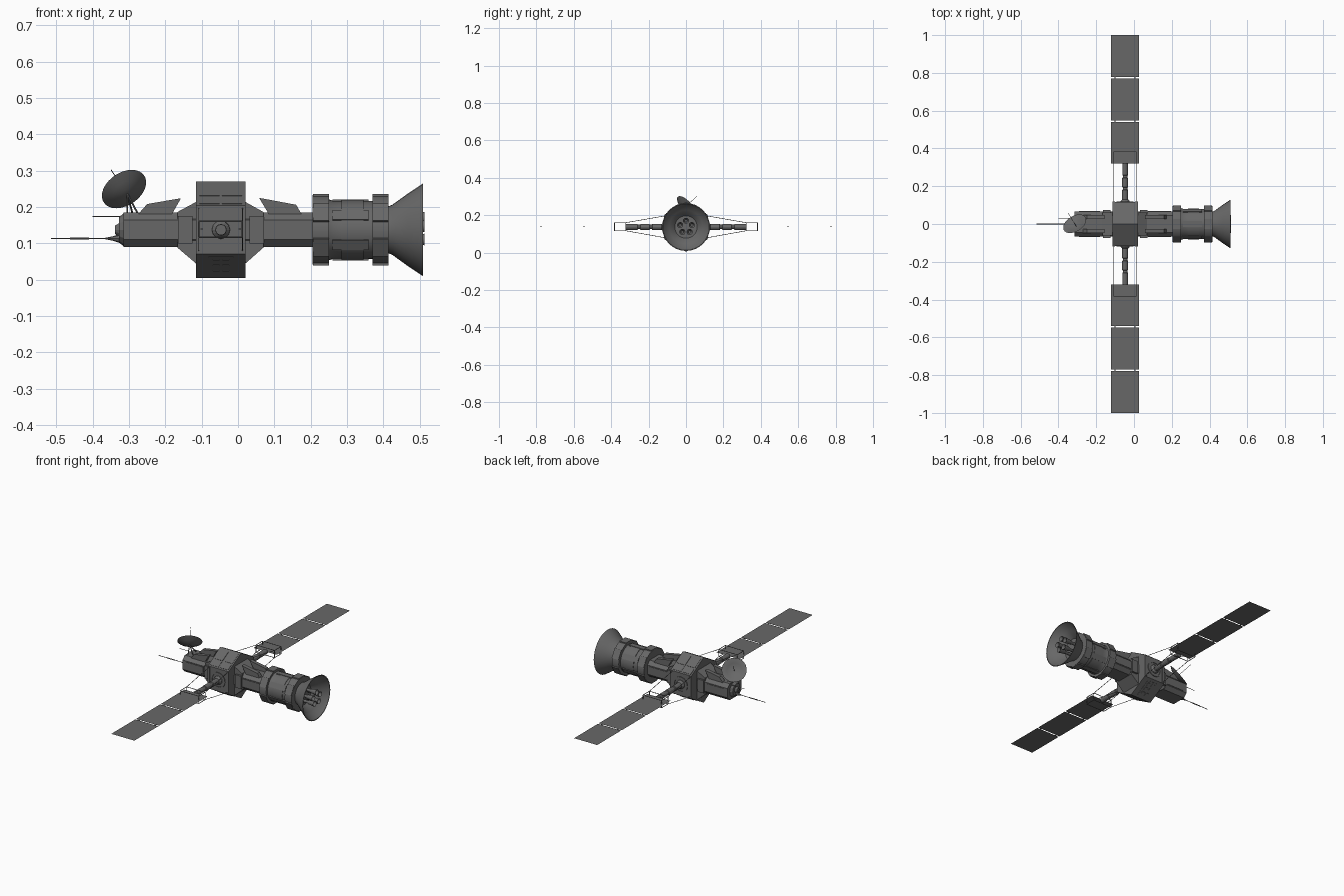
import bpy, bmesh, math
from mathutils import Vector, Matrix

if "Cube" in bpy.data.objects:
    bpy.data.objects.remove(bpy.data.objects["Cube"])

CZ = 0.137   # height of the main axis
HX = -0.047  # centre of the hub
X = Vector((1, 0, 0))

# one dark grey finish for the whole craft
dark = bpy.data.materials.new("dark_grey")
dark.diffuse_color = (0.137, 0.137, 0.137, 1)
dark.use_nodes = True
dark.node_tree.nodes["Principled BSDF"].inputs["Base Color"].default_value = dark.diffuse_color


def finish(name, bm, smooth=False):
    bmesh.ops.remove_doubles(bm, verts=bm.verts, dist=1e-5)
    bmesh.ops.recalc_face_normals(bm, faces=bm.faces)
    me = bpy.data.meshes.new(name)
    bm.to_mesh(me)
    bm.free()
    me.materials.append(dark)
    ob = bpy.data.objects.new(name, me)
    bpy.context.collection.objects.link(ob)
    if smooth:
        bpy.ops.object.select_all(action='DESELECT')
        ob.select_set(True)
        bpy.context.view_layer.objects.active = ob
        bpy.ops.object.shade_smooth_by_angle(angle=math.radians(35))
    return ob


def lathe(name, profile, n=32, origin=(0, 0, CZ), axis=X, phase=0.0):
    """Revolve (distance along axis, radius) points; angle 0 points up."""
    axis = Vector(axis).normalized()
    up = Vector((0, 0, 1)) if abs(axis.z) < 0.99 else Vector((1, 0, 0))
    up = (up - axis * up.dot(axis)).normalized()
    side = axis.cross(up)
    bm = bmesh.new()
    rings = []
    for d, r in profile:
        rings.append([bm.verts.new(Vector(origin) + axis * d + r * (
            up * math.cos(phase + 2 * math.pi * i / n) + side * math.sin(phase + 2 * math.pi * i / n)))
            for i in range(n)])
    for a, b in zip(rings, rings[1:]):
        for i in range(n):
            j = (i + 1) % n
            bm.faces.new((a[i], a[j], b[j], b[i]))
    return finish(name, bm, n > 12)


def rod(name, a, b, r=0.0015, n=6):
    a, b = Vector(a), Vector(b)
    l = (b - a).length
    return lathe(name, [(0, 0), (0, r), (l, r), (l, 0)], n, a, b - a)


def box(name, c, s, roll=0.0):
    """Box; roll turns it about the main axis of the craft."""
    bm = bmesh.new()
    bmesh.ops.create_cube(bm, size=1)
    bmesh.ops.scale(bm, vec=s, verts=bm.verts)
    bmesh.ops.translate(bm, vec=c, verts=bm.verts)
    bmesh.ops.rotate(bm, cent=(0, 0, CZ), matrix=Matrix.Rotation(roll, 3, 'X'), verts=bm.verts)
    return finish(name, bm)


def sheet(name, x0, x1, y0, y1, z):
    bm = bmesh.new()
    bm.faces.new([bm.verts.new(p) for p in ((x0, y0, z), (x1, y0, z), (x1, y1, z), (x0, y1, z))])
    bmesh.ops.recalc_face_normals(bm, faces=bm.faces)
    if y0 > y1:
        bmesh.ops.reverse_faces(bm, faces=bm.faces)
    return finish(name, bm)


def prism(name, pts, axis, lo, hi):
    """Extrude a 2D outline: axis 0 takes (y, z) points, axis 1 takes (x, z)."""
    bm = bmesh.new()
    vs = [bm.verts.new((lo, p, q) if axis == 0 else (p, lo, q)) for p, q in pts]
    f = bm.faces.new(vs)
    ext = bmesh.ops.extrude_face_region(bm, geom=[f])['geom']
    off = (hi - lo, 0, 0) if axis == 0 else (0, hi - lo, 0)
    bmesh.ops.translate(bm, vec=off, verts=[v for v in ext if isinstance(v, bmesh.types.BMVert)])
    return finish(name, bm)


# hexagonal hub
lathe("hub", [(-0.115, 0), (-0.115, 0.133), (0.02, 0.133), (0.02, 0)], 6)
# sloped shoulders fore and aft of the hub
for name, x0, x1 in (("forward_shoulder", -0.167, -0.113), ("aft_shoulder", 0.07, 0.018)):
    prism(name, [(x0, 0.088), (x1, 0.042), (x1, 0.215), (x0, 0.186)], 1, -0.062, 0.062)
# raised panels on the hub faces
for k in range(6):
    a = k * math.pi / 3
    if k in (0, 3):
        for s in (-1, 1):
            lathe("hub_port_ring", [(0.112, 0.045), (0.119, 0.045), (0.119, 0.038), (0.112, 0.038)],
                  24, (HX, 0, CZ), (0, s, 0))
            for x in (-0.108, 0.013):
                box("hub_edge_strip", (x, s * 0.116, CZ), (0.014, 0.004, 0.125))
    elif k in (4, 5):
        for x in (-0.079, -0.016):
            box("hub_panel", (x, -0.1145, CZ + (0.022 if k == 5 else -0.022)), (0.055, 0.005, 0.07), a)
            box("hub_panel_small", (x, -0.1145, CZ + (-0.04 if k == 5 else 0.04)), (0.055, 0.005, 0.036), a)
    else:
        box("hub_vent_panel", (HX, -0.1145, CZ), (0.068, 0.004, 0.1), a)
        for x in (-0.06, -0.034):
            for z in (-0.03, 0, 0.03):
                box("hub_vent", (x, -0.117, CZ + z), (0.018, 0.003, 0.018), a)

# forward and aft body
oct_section = [(-0.065, -0.027), (-0.044, -0.048), (0.044, -0.048), (0.065, -0.027),
               (0.065, 0.027), (0.044, 0.048), (-0.044, 0.048), (-0.065, 0.027)]
oct_section = [(y, z + CZ) for y, z in oct_section]
prism("forward_body", oct_section, 0, -0.315, -0.1)
prism("aft_body", oct_section, 0, 0.0, 0.21)
lathe("nose_cap", [(-0.315, 0.045), (-0.328, 0.035), (-0.328, 0.018), (-0.338, 0.012), (-0.338, 0)], 12)
for s in (-1, 1):
    box("forward_side_panel", (-0.235, s * 0.065, CZ), (0.11, 0.006, 0.045))
    box("aft_side_panel", (0.135, s * 0.065, CZ), (0.12, 0.006, 0.045))
    box("forward_side_block", (-0.145, s * 0.063, CZ), (0.04, 0.02, 0.075))
    box("aft_side_block", (0.052, s * 0.063, CZ), (0.04, 0.02, 0.075))
    # swept wedges on the top corners
    y = sorted((s * 0.026, s * 0.048))
    prism("forward_wedge", [(-0.275, 0.18), (-0.25, 0.208), (-0.157, 0.224), (-0.182, 0.18)], 1, *y)
    prism("aft_wedge", [(0.175, 0.18), (0.16, 0.206), (0.058, 0.225), (0.085, 0.18)], 1, *y)

# propulsion stage
lathe("engine_stage", [(0.205, 0), (0.205, 0.096), (0.25, 0.096), (0.25, 0.084), (0.262, 0.08),
                       (0.285, 0.08), (0.285, 0.083), (0.345, 0.083), (0.345, 0.08), (0.37, 0.08),
                       (0.37, 0.096), (0.415, 0.096), (0.415, 0)], 32)
for k in range(6):
    a = k * math.pi / 3
    box("stage_strap", (0.31, 0, CZ + 0.078), (0.1, 0.03, 0.012), a)
    for x in (0.228, 0.392):
        box("collar_block", (x, 0, CZ + 0.09), (0.044, 0.055, 0.016), a)

# flared nozzle shell and the engine bells inside
lathe("main_nozzle", [(0.41, 0), (0.41, 0.063), (0.425, 0.069), (0.468, 0.1), (0.51, 0.128), (0.51, 0.124),
                      (0.474, 0.1), (0.468, 0.09), (0.432, 0.06), (0.432, 0)], 32)
for k in range(5):
    a = 2 * math.pi * k / 5
    o = (0, 0.033 * math.sin(a), CZ + 0.033 * math.cos(a))
    lathe("engine_bell", [(0.43, 0.008), (0.468, 0.008), (0.475, 0.011), (0.513, 0.016),
                          (0.511, 0.014), (0.475, 0.007), (0.475, 0)], 16, o)

# nose antennas
rod("long_antenna", (-0.515, 0, 0.113), (-0.32, 0, 0.113), 0.0018)
rod("antenna_sleeve", (-0.463, 0, 0.113), (-0.41, 0, 0.113), 0.003)
lathe("antenna_base", [(-0.365, 0.002), (-0.345, 0.006), (-0.33, 0.011), (-0.31, 0.011)], 8, (0, 0, 0.113))
rod("short_antenna", (-0.4, 0.03, 0.173), (-0.31, 0.03, 0.173), 0.0014)

# dish on a small tripod
n = Vector((-0.41, 0.67, 0.61)).normalized()
c = Vector((-0.313, 0, 0.248))
lathe("dish", [(-0.021, 0), (-0.019, 0.018), (-0.012, 0.04), (0.002, 0.067), (0.002, 0.065),
               (-0.01, 0.04), (-0.017, 0.018), (-0.018, 0)], 28, c, n)
rod("dish_feed", c - n * 0.019, c + n * 0.088, 0.0012)
for p in ((-0.305, -0.03, 0.18), (-0.275, -0.02, 0.18), (-0.29, 0.03, 0.18)):
    rod("dish_leg", p, c - n * 0.02, 0.0025)

# solar wings, both sides
for s in (-1, 1):
    lathe("wing_joint", [(0.11, 0.026), (0.122, 0.024), (0.13, 0.016), (0.18, 0.016), (0.183, 0.012),
                         (0.193, 0.012), (0.196, 0.016), (0.243, 0.016), (0.246, 0.012), (0.256, 0.012),
                         (0.259, 0.015), (0.322, 0.015), (0.322, 0)], 12, (HX, 0, CZ), (0, s, 0))
    # three flat panels joined by small hinges
    for y0, y1 in ((0.32, 0.541), (0.548, 0.771), (0.778, 1.0)):
        sheet("solar_panel", -0.123, 0.027, *sorted((s * y0, s * y1)), CZ + 0.002)
    for y in (0.5445, 0.7745):
        for x in (-0.1, 0.005):
            box("panel_hinge", (x, s * y, CZ + 0.002), (0.006, 0.01, 0.003))
    # wire frame at the wing root, with bracing to the hub
    for x in (-0.108, 0.012):
        q = [(x, s * y, z) for y, z in ((0.322, 0.117), (0.382, 0.117), (0.382, 0.16), (0.322, 0.16))]
        for i in range(4):
            rod("root_frame_bar", q[i], q[(i + 1) % 4], 0.002)
        rod("upper_brace", (x, s * 0.115, 0.196), q[3], 0.0015)
        rod("lower_brace", (x, s * 0.115, 0.08), q[0], 0.0015)
    for y in (0.322, 0.382):
        for z in (0.117, 0.16):
            rod("root_frame_crossbar", (-0.108, s * y, z), (0.012, s * y, z), 0.002)
